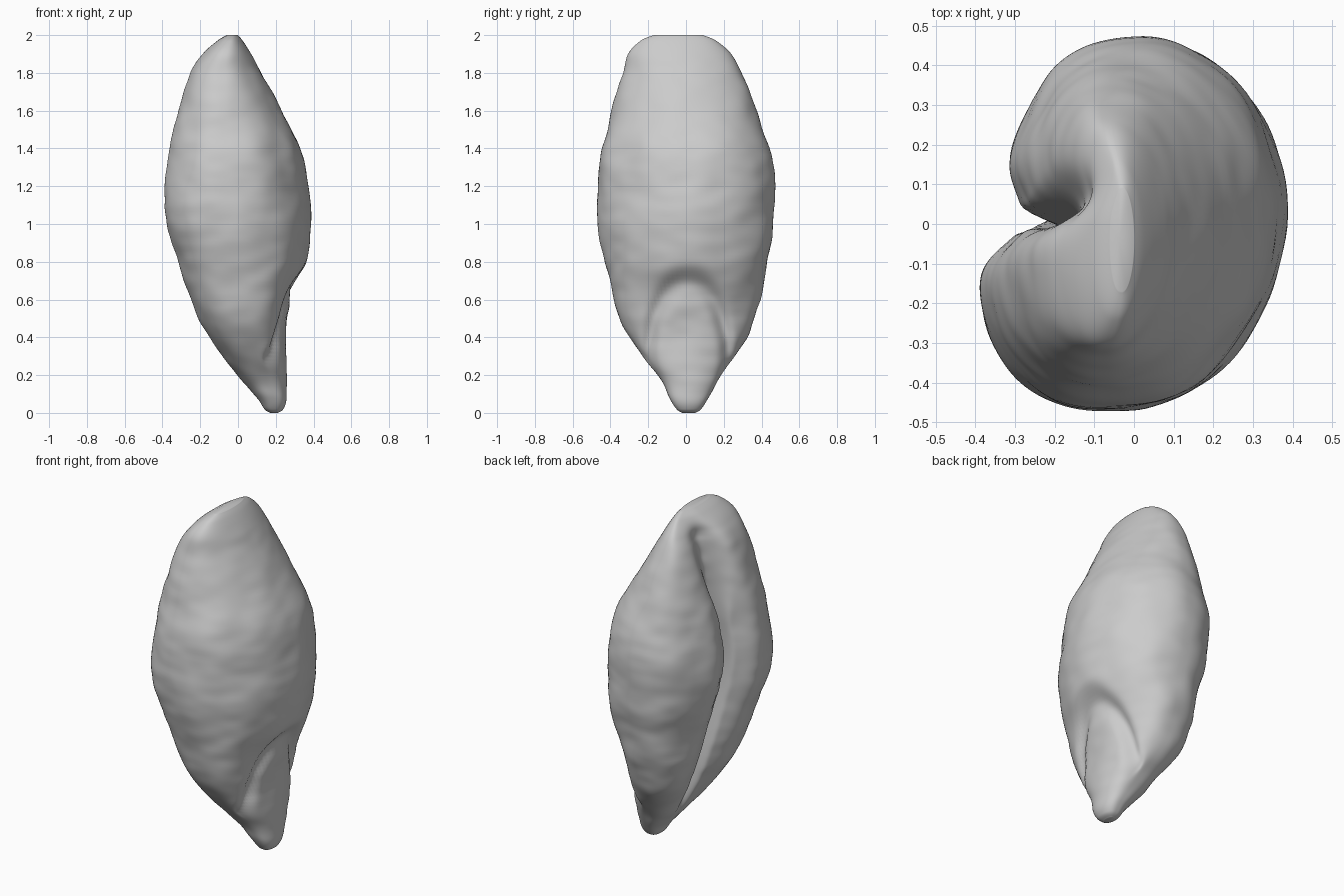
import bpy, bmesh, math
from mathutils import Vector, noise

cube = bpy.data.objects.get("Cube")
if cube:
    bpy.data.objects.remove(cube, do_unlink=True)

RINGS, SEGMENTS = 150, 180

# Grain outline: height, x min, x max, y min, y max
OUTLINE = [
    (0.0, .17, .21, -.02, .05), (.02, .14, .24, -.05, .08), (.08, .10, .26, -.09, .12),
    (.2, -.01, .26, -.15, .19), (.4, -.16, .25, -.30, .32), (.6, -.26, .28, -.38, .39),
    (.8, -.33, .36, -.43, .43), (1, -.39, .385, -.47, .46), (1.2, -.405, .37, -.47, .47),
    (1.4, -.37, .33, -.445, .44), (1.6, -.325, .23, -.39, .37), (1.8, -.26, .13, -.335, .29),
    (1.9, -.19, .07, -.305, .24), (1.97, -.11, .025, -.24, .16), (2, -.06, 0, -.17, .09),
]


def smoothstep(lo, hi, v):
    t = max(0.0, min(1.0, (v - lo) / (hi - lo)))
    return t * t * (3 - 2 * t)


def bell(v, width):
    return math.exp(-(v / width) ** 2)


def outline_at(t):
    """Catmull-Rom sample of the outline, t in row units."""
    last = len(OUTLINE) - 1
    i = min(int(t), last - 1)
    f = t - i
    rows = [OUTLINE[max(0, min(last, i + k))] for k in (-1, 0, 1, 2)]
    return [0.5 * (2 * b + (c - a) * f + (2 * a - 5 * b + 4 * c - d) * f * f
                   + (3 * b - a - 3 * c + d) * f ** 3) for a, b, c, d in zip(*rows)]


def grain_point(t, s):
    """Surface point; s runs -1..1 around the ring, with 0 on the crease."""
    z, x0, x1, y0, y1 = outline_at(t)
    angle = math.pi * (0.3 * s + 0.7 * s * abs(s))
    c, sn = -math.cos(angle), math.sin(angle)
    cx, cy, rx, ry = (x0 + x1) / 2, (y0 + y1) / 2, (x1 - x0) / 2, (y1 - y0) / 2
    y = cy + ry * sn
    # Slightly skewed cross-section
    cx += .055 * y * smoothstep(.4, .9, z) * smoothstep(2, 1.5, z)
    if c < 0:
        # Two plump cheeks, the +y one slightly lower
        x = cx - rx * abs(c) ** 0.77
        x += 0.07 * smoothstep(0, .3, y) * -c * smoothstep(.3, 1, z)
        # Soft valley between them with a tight winding fold at its bottom
        mouth = smoothstep(1.35, 1.8, z)
        dy = y - .04 - .03 * math.sin(4 * z)
        size = 2 * rx * smoothstep(.08, .5, z) * smoothstep(2.02, 1.85, z)
        valley = .16 * size * bell(dy, .12 if dy > 0 else .09)
        fold = (.2 - .04 * mouth) * size * bell(dy, .018 + .045 * mouth)
        x += valley + fold
        y -= 0.3 * fold
    else:
        # Embryo shield on the back, outlined by a shallow groove
        x = cx + rx * c ** (1 - .3 * smoothstep(.9, .5, z))
        shield = math.hypot((y - .01) / .21, (z - .28) / .42)
        x -= 0.032 * bell(shield - 1, .16) * smoothstep(0, .4, c) * smoothstep(.1, .3, z)
    # Fine crosswise wrinkles and soft lumps
    fade = smoothstep(0, .2, z) * smoothstep(2, 1.8, z)
    lump = .012 * noise.noise(Vector((x * 5, y * 5, z * 5)))
    lump += .004 * noise.noise(Vector((x * 8, y * 8, z * 15)))
    return x + c * lump * fade, y + sn * lump * fade, z


# Grain body
bm = bmesh.new()
rings = []
for i in range(RINGS):
    t = (len(OUTLINE) - 1) * i / (RINGS - 1)
    rings.append([bm.verts.new(grain_point(t, 2 * j / SEGMENTS - 1)) for j in range(SEGMENTS)])
for low, high in zip(rings, rings[1:]):
    for j in range(SEGMENTS):
        k = (j + 1) % SEGMENTS
        bm.faces.new((low[j], low[k], high[k], high[j]))

# Rounded end caps
for ring in (rings[0], rings[-1]):
    centre = bm.verts.new(sum((v.co for v in ring), Vector()) / SEGMENTS)
    for j in range(SEGMENTS):
        bm.faces.new((ring[j], ring[(j + 1) % SEGMENTS], centre))
bmesh.ops.recalc_face_normals(bm, faces=bm.faces)
for face in bm.faces:
    face.smooth = True

mesh = bpy.data.meshes.new("grain")
bm.to_mesh(mesh)
bm.free()
grain = bpy.data.objects.new("grain", mesh)
bpy.context.collection.objects.link(grain)

# Pale grey husk
husk = bpy.data.materials.new("pale grey husk")
husk.use_nodes = True
husk.diffuse_color = (.6, .6, .6, 1)
husk.node_tree.nodes["Principled BSDF"].inputs["Base Color"].default_value = husk.diffuse_color
mesh.materials.append(husk)
